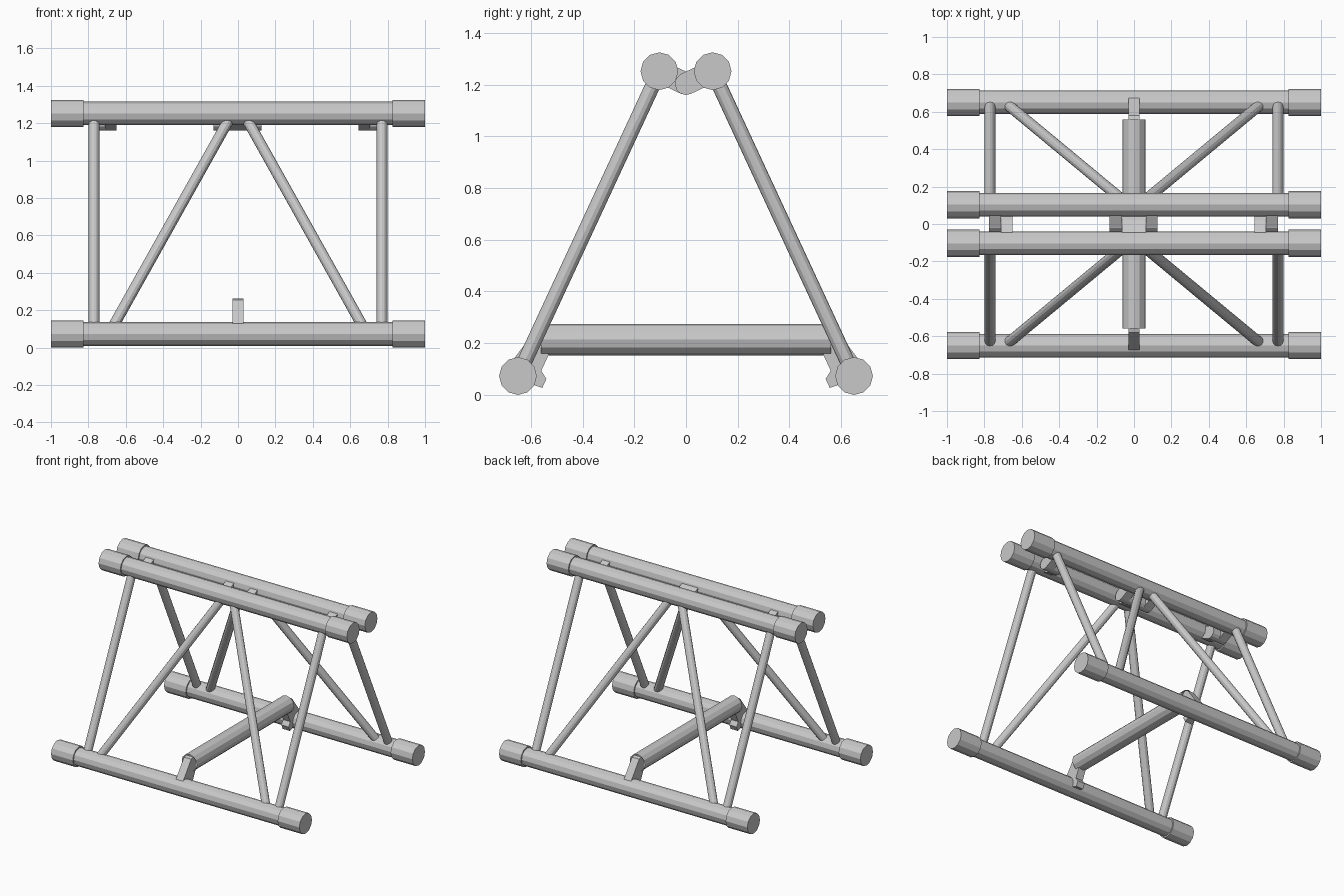
import bpy, bmesh, math
from mathutils import Vector

cube = bpy.data.objects.get("Cube")
if cube:
    bpy.data.objects.remove(cube, do_unlink=True)

steel = bpy.data.materials.new("grey_metal")
steel.use_nodes = True
GREY = (0.58, 0.58, 0.58, 1)
steel.diffuse_color = GREY
steel.node_tree.nodes["Principled BSDF"].inputs["Base Color"].default_value = GREY


def finish(name, bm):
    bmesh.ops.recalc_face_normals(bm, faces=bm.faces)
    mesh = bpy.data.meshes.new(name)
    bm.to_mesh(mesh)
    bm.free()
    mesh.materials.append(steel)
    obj = bpy.data.objects.new(name, mesh)
    bpy.context.collection.objects.link(obj)
    return obj


def tube(name, start, end, radius, caps=True, sides=12):
    """Faceted tube between two points."""
    start, end = Vector(start), Vector(end)
    axis = end - start
    bm = bmesh.new()
    bmesh.ops.create_cone(bm, cap_ends=caps, segments=sides, radius1=radius,
                          radius2=radius, depth=axis.length)
    turn = axis.to_track_quat('Z', 'Y').to_matrix().to_4x4()
    turn.translation = (start + end) / 2
    bm.transform(turn)
    return finish(name, bm)


def slab(name, profile, x0, x1):
    """Extrude a (y, z) profile along x."""
    bm = bmesh.new()
    face = bm.faces.new([bm.verts.new((x0, y, z)) for y, z in profile])
    ext = bmesh.ops.extrude_face_region(bm, geom=[face])
    verts = [v for v in ext["geom"] if isinstance(v, bmesh.types.BMVert)]
    bmesh.ops.translate(bm, verts=verts, vec=(x1 - x0, 0, 0))
    return finish(name, bm)


TOP_Y, TOP_Z = 0.103, 1.252
LOW_Y, LOW_Z = 0.65, 0.073
SLEEVE_X = 0.825

for side, s in (("front", -1), ("back", 1)):
    # Long chords with thicker end sleeves
    for level, y, z in (("top", TOP_Y, TOP_Z), ("bottom", LOW_Y, LOW_Z)):
        tube(f"{side}_{level}_chord", (-0.9, s * y, z), (0.9, s * y, z), 0.063)
        for end, m in (("left", 1), ("right", -1)):
            tube(f"{side}_{level}_{end}_sleeve", (m * SLEEVE_X, s * y, z),
                 (m, s * y, z), 0.073)

    # Upright and diagonal struts
    for end, m in (("left", 1), ("right", -1)):
        tube(f"{side}_{end}_upright", (m * 0.77, s * LOW_Y, LOW_Z),
             (m * 0.77, s * TOP_Y, TOP_Z), 0.029, caps=False)
        tube(f"{side}_{end}_diagonal", (m * 0.69, s * LOW_Y, LOW_Z),
             (m * 0.03, s * TOP_Y, TOP_Z), 0.029, caps=False)

    # Hooked bracket holding the spreader
    hook = [(0.68, 0.12), (0.58, 0.255), (0.555, 0.262), (0.53, 0.24),
            (0.53, 0.158), (0.56, 0.093), (0.54, 0.062), (0.556, 0.027),
            (0.59, 0.039), (0.62, 0.07)]
    slab(f"{side}_bracket", [(s * y, z) for y, z in hook], -0.029, 0.029)

# Open spreader tube between the bottom chords
tube("spreader_tube", (0, -0.56, 0.214), (0, 0.56, 0.214), 0.061, caps=False)

# Interleaved hinge knuckles, each with a lug to one top chord
HINGE_Z, HINGE_R = 1.203, 0.043


def knuckle(name, x0, x1, s):
    tube(name + "_barrel", (x0, 0, HINGE_Z), (x1, 0, HINGE_Z), HINGE_R)
    along = Vector((s * TOP_Y, TOP_Z - HINGE_Z))
    across = Vector((-along.y, along.x)).normalized() * HINGE_R
    base = Vector((0, HINGE_Z))
    corners = [base + across, base + along * 0.9 + across,
               base + along * 0.9 - across, base - across]
    slab(name + "_lug", [tuple(c) for c in corners], x0, x1)


for i, (x0, x1) in enumerate(((-0.71, -0.65), (-0.065, 0.065), (0.645, 0.705))):
    knuckle(f"front_hinge_{i + 1}", x0, x1, -1)
for i, (x0, x1) in enumerate(((-0.775, -0.71), (-0.13, -0.065),
                              (0.065, 0.125), (0.705, 0.77))):
    knuckle(f"back_hinge_{i + 1}", x0, x1, 1)
